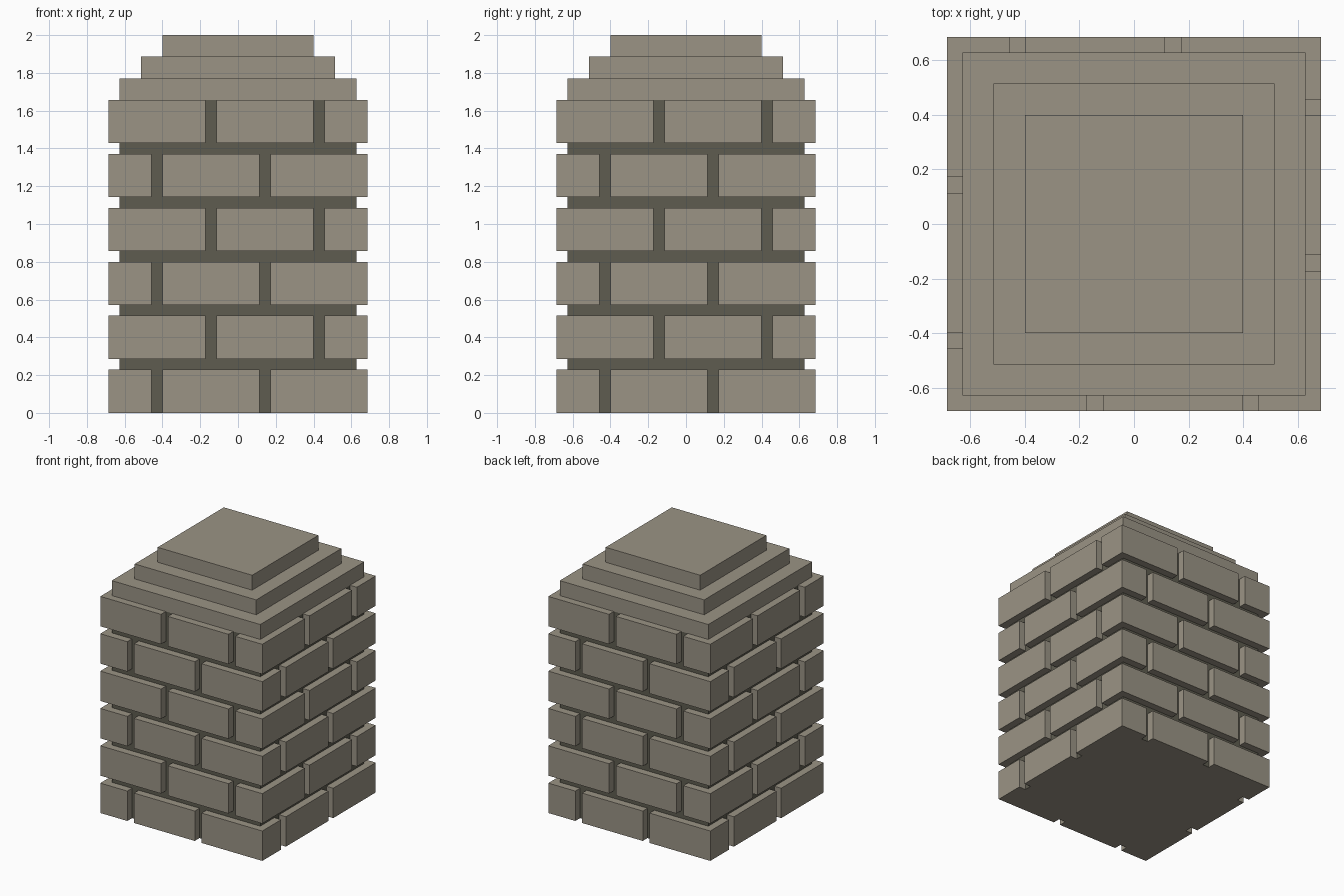
import bpy, bmesh
from mathutils import Matrix, Vector
import math

if "Cube" in bpy.data.objects:
    bpy.data.objects.remove(bpy.data.objects["Cube"])

U = 2 / 35  # the whole model sits on this grid step


def material(name, rgb):
    m = bpy.data.materials.new(name)
    m.diffuse_color = (*rgb, 1)
    m.use_nodes = True
    m.node_tree.nodes["Principled BSDF"].inputs["Base Color"].default_value = m.diffuse_color
    return m


stone = material("warm_grey_stone", (0.328, 0.296, 0.235))
mortar = material("dark_mortar", (0.112, 0.107, 0.080))


def finish(name, bm, *mats):
    me = bpy.data.meshes.new(name)
    bm.to_mesh(me)
    bm.free()
    for m in mats:
        me.materials.append(m)
    ob = bpy.data.objects.new(name, me)
    bpy.context.collection.objects.link(ob)
    return ob


def prism(bm, pts, z0, z1, turn=0, skip=(), top=True, bottom=True):
    """Extrude a counter-clockwise outline, leaving out hidden side faces."""
    rot = Matrix.Rotation(turn * math.pi / 2, 4, 'Z')
    lo = [bm.verts.new(rot @ Vector((x * U, y * U, z0 * U))) for x, y in pts]
    hi = [bm.verts.new(rot @ Vector((x * U, y * U, z1 * U))) for x, y in pts]
    n = len(pts)
    for i in range(n):
        if i not in skip:
            j = (i + 1) % n
            bm.faces.new((lo[i], lo[j], hi[j], hi[i]))
    if top:
        bm.faces.new(hi)
    if bottom:
        bm.faces.new(lo[::-1])


def square(h):
    return [(-h, -h), (h, -h), (h, h), (-h, h)]


# Mortar core, with a stone-coloured underside
bm = bmesh.new()
prism(bm, square(11), 0, 29, top=False)
bm.normal_update()
for f in bm.faces:
    f.material_index = 1 if f.normal.z < -0.5 else 0
finish("mortar_core", bm, mortar, stone)

# Six brick courses; joints alternate, each side repeats by quarter turns
for row in range(6):
    a, b = ((-8, 2), (-3, 7))[row % 2]  # left edges of the two joints
    z0, z1 = row * 5, row * 5 + 4
    bm = bmesh.new()
    for turn in range(4):
        # flat brick in the middle of the side
        prism(bm, [(a + 1, -12), (b, -12), (b, -11), (a + 1, -11)],
              z0, z1, turn, skip=(2,))
        # brick wrapping the corner
        prism(bm, [(b + 1, -12), (12, -12), (12, a), (11, a), (11, -11), (b + 1, -11)],
              z0, z1, turn, skip=(3, 4))
    finish(f"brick_course_{row + 1}", bm, stone)

# Stepped cap
for i, half in enumerate((11, 9, 7)):
    bm = bmesh.new()
    prism(bm, square(half), 29 + 2 * i, 31 + 2 * i, bottom=False)
    finish(f"cap_step_{i + 1}", bm, stone)
